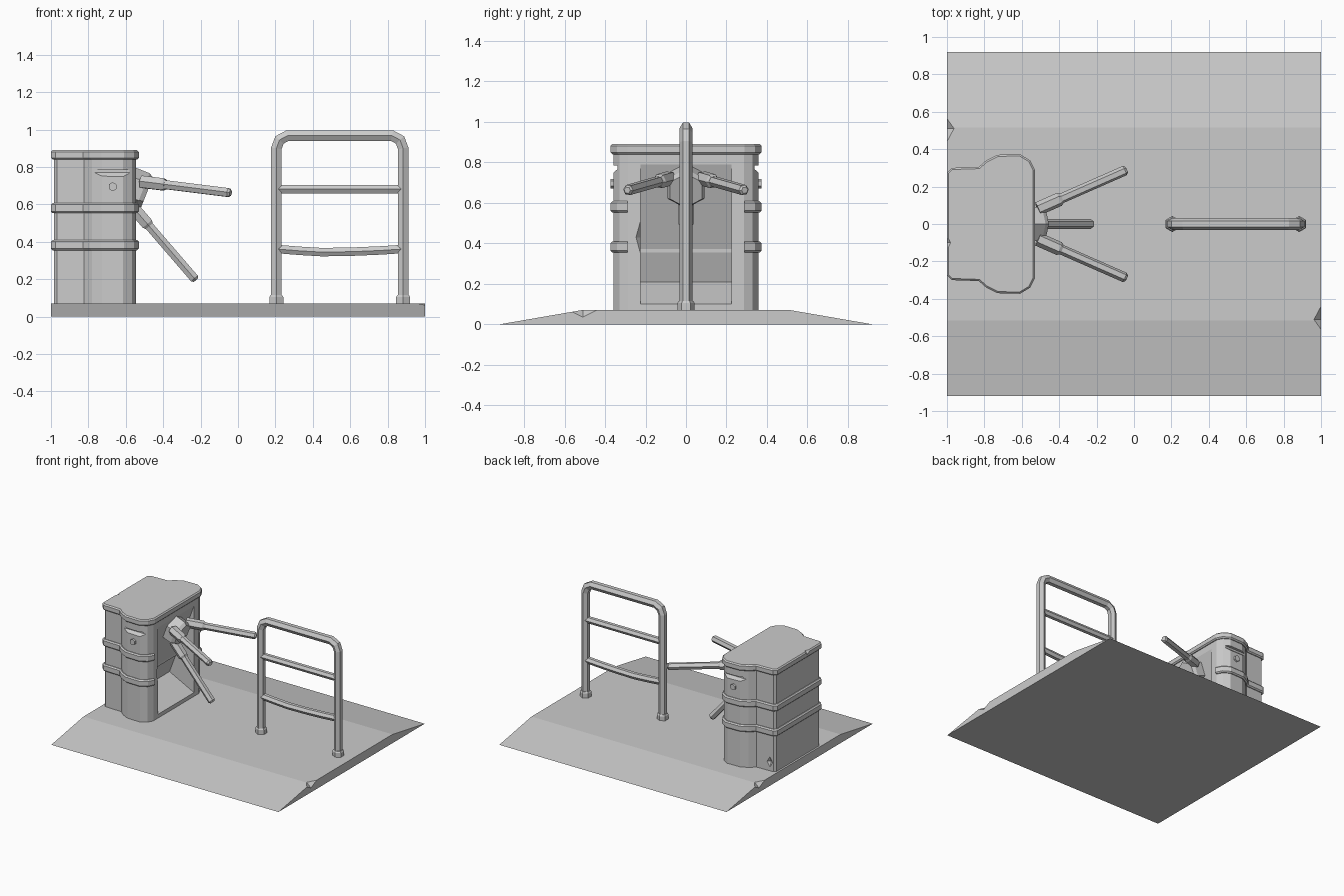
import bpy, bmesh, math
from mathutils import Vector, Matrix

if "Cube" in bpy.data.objects:
    bpy.data.objects.remove(bpy.data.objects["Cube"])

grey = bpy.data.materials.new("plain grey")
grey.use_nodes = True
colour = (0.6, 0.6, 0.6, 1)
grey.diffuse_color = colour
grey.node_tree.nodes["Principled BSDF"].inputs["Base Color"].default_value = colour


def finish(name, bm):
    bmesh.ops.recalc_face_normals(bm, faces=bm.faces)
    mesh = bpy.data.meshes.new(name)
    bm.to_mesh(mesh)
    bm.free()
    mesh.materials.append(grey)
    obj = bpy.data.objects.new(name, mesh)
    bpy.context.collection.objects.link(obj)
    return obj


def loft(name, rings):
    """Skin a list of closed rings and cap both ends."""
    bm = bmesh.new()
    loops = [[bm.verts.new(p) for p in ring] for ring in rings]
    n = len(loops[0])
    for a, b in zip(loops, loops[1:]):
        for i in range(n):
            j = (i + 1) % n
            bm.faces.new((a[i], a[j], b[j], b[i]))
    bm.faces.new(loops[0])
    bm.faces.new(loops[-1])
    return finish(name, bm)


def prism_y(name, profile, y0, y1):
    return loft(name, [[(x, y, z) for x, z in profile] for y in (y0, y1)])


def cut(target, cutter):
    mod = target.modifiers.new("cut", "BOOLEAN")
    mod.operation = "DIFFERENCE"
    mod.solver = "EXACT"
    mod.object = cutter
    bpy.context.view_layer.objects.active = target
    bpy.ops.object.modifier_apply(modifier=mod.name)
    bpy.data.objects.remove(cutter)


def chip(target, centre, radii):
    """Knock a faceted nick out of an edge."""
    bm = bmesh.new()
    for axis in range(3):
        for sign in (-1, 1):
            p = Vector(centre)
            p[axis] += sign * radii[axis]
            bm.verts.new(p)
    bmesh.ops.convex_hull(bm, input=bm.verts)
    cut(target, finish("nick_cutter", bm))


def tube(name, path, radii, side, sides=6, turn=0.0):
    """Sweep a polygon along a path; side is a fixed cross direction."""
    pts = [Vector(p) for p in path]
    rings = []
    for i, p in enumerate(pts):
        steps = []
        if i:
            steps.append((p - pts[i - 1]).normalized())
        if i < len(pts) - 1:
            steps.append((pts[i + 1] - p).normalized())
        t = sum(steps, Vector()).normalized()
        u = (Vector(side) - t * t.dot(Vector(side))).normalized()
        v = t.cross(u)
        stretch = 1 / max(t.dot(steps[0]), 0.5)
        angles = [math.tau * k / sides + turn for k in range(sides)]
        rings.append([p + radii[i] * (u * math.cos(a) + v * math.sin(a) * stretch)
                      for a in angles])
    return loft(name, rings)


# Cabinet outline, mirrored across y and inset by a distance
half = [(-1, .275), (-.975, .30), (-.83, .305), (-.79, .34), (-.73, .37),
        (-.61, .373), (-.555, .34), (-.53, .29)]
outline = [Vector(p) for p in half + [(x, -y) for x, y in reversed(half)]]


def ring(inset, z):
    pts = []
    for i, p in enumerate(outline):
        a = (p - outline[i - 1]).normalized()
        b = (outline[(i + 1) % len(outline)] - p).normalized()
        n = Vector((a.y + b.y, -a.x - b.x)).normalized()
        q = p + n * inset / n.dot(Vector((a.y, -a.x)))
        pts.append((q.x, q.y, z))
    return pts


def slab(name, z0, z1, inset, chamfer):
    return loft(name, [ring(inset + chamfer, z0), ring(inset, z0 + chamfer),
                       ring(inset, z1 - chamfer), ring(inset + chamfer, z1)])


# Ramp base
ramp = loft("ramp_base", [[(x, -.92, 0), (x, -.515, .07), (x, .515, .07), (x, .92, 0)]
                          for x in (-1, 1)])
for s in (-1, 1):
    chip(ramp, (s, -s * .51, .08), (.048, .09, .045))

# Cabinet body with a wedge-shaped leg recess and coin slots
body = loft("cabinet_body", [ring(.015, .06), ring(.015, .85)])
cut(body, prism_y("recess_cutter", [(-.545, .79), (-.76, .21), (-.545, .10), (-.4, .10), (-.4, .79)],
                  -.225, .225))
for s in (-1, 1):
    slot = [(s * .335, .785), (s * .335, .77), (s * .362, .745), (s * .42, .745), (s * .42, .785)]
    cut(body, loft("slot_cutter", [[(x, y, z) for y, z in slot] for x in (-.77, -.58)]))
    # Hexagonal lock bolts
    tube("lock_bolt", [(-.67, s * .34, .695), (-.67, s * .372, .695)], [.024] * 2, (0, 0, 1))
chip(body, (-.94, .29, .14), (.03, .02, .05))
chip(body, (-.545, -.225, .43), (.03, .022, .08))

# Lid and the two wrap-around bands, open on the gate side
lid = slab("cabinet_lid", .84, .89, 0, .009)
chip(lid, (-1, -.1, .89), (.02, .04, .025))
for name, z in (("lower_band", .355), ("upper_band", .553)):
    band = slab(name, z, z + .055, 0, .009)
    cut(band, prism_y("band_cutter", [(-.7, .2), (-.7, .8), (-.4, .8), (-.4, .2)], -.288, .288))

# Turnstile hub and three arms spaced evenly about its tilted axis
axis = Vector((.93, 0, -.37)).normalized()
hub = Vector((-.53, 0, .677))
tube("turnstile_hub", [hub - axis * .12, hub + axis * .02, hub + axis * .045],
     [.105, .105, .09], (0, 0, 1))
start, end = Vector((-.54, 0, .56)), Vector((-.225, 0, .195))
for k, name in enumerate(("lower_arm", "left_arm", "right_arm")):
    spin = Matrix.Rotation(math.tau * k / 3, 3, axis)
    a, b = (hub + spin @ (p - hub) for p in (start, end))
    d = (b - a).normalized()
    side = spin @ Vector((0, 1, 0))
    tube(name, [a, b - d * .012, b], [.027, .027, .017], side)
    tube(name + "_collar", [a - d * .04, a + d * .085, a + d * .1], [.037, .037, .028], side)

# Guard rail
left, right = .205, .883
hoop = [(left, .07), (left, .9), (left + .017, .945), (left + .06, .968),
        (right - .06, .968), (right - .017, .945), (right, .9), (right, .07)]
tube("guard_hoop", [(x, 0, z) for x, z in hoop], [.032] * len(hoop), (0, 1, 0))
for x in (left, right):
    tube("post_foot", [(x, 0, .06), (x, 0, .105), (x, 0, .115)], [.043, .043, .036], (0, 1, 0))
tube("upper_rail", [(left, 0, .682), (right, 0, .682)], [.026] * 2, (0, 1, 0))
sag = [(left, .362), (.33, .352), (.45, .345), (.62, .348), (.76, .354), (right, .362)]
tube("bent_lower_rail", [(x, 0, z) for x, z in sag], [.026] * len(sag), (0, 1, 0))
